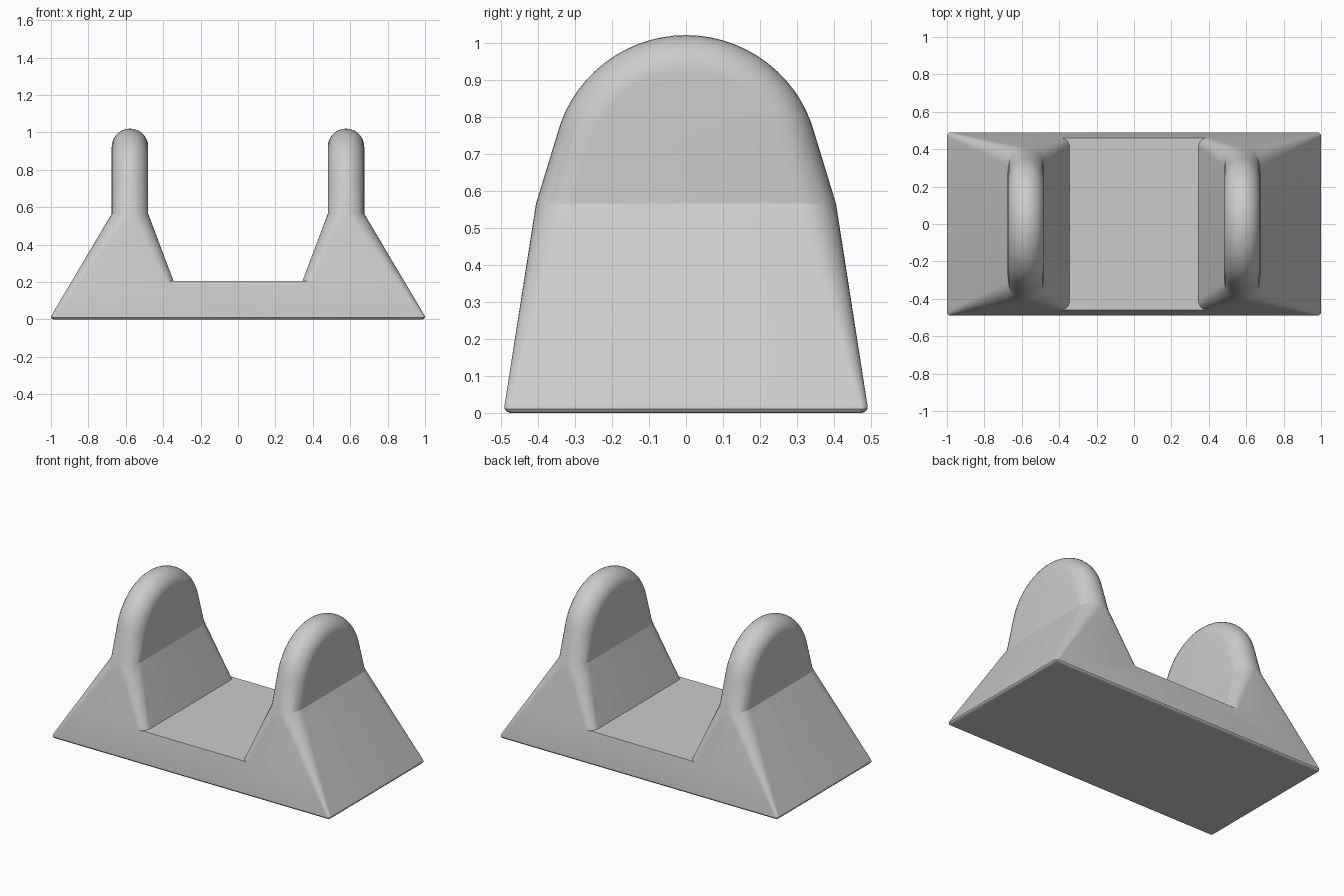
import bpy, bmesh
from math import sin, cos, pi, radians

cube = bpy.data.objects.get("Cube")
if cube:
    bpy.data.objects.remove(cube)

grey = bpy.data.materials.new("light grey")
grey.use_nodes = True
colour = (0.6, 0.6, 0.6, 1)
grey.diffuse_color = colour
grey.node_tree.nodes["Principled BSDF"].inputs["Base Color"].default_value = colour

STEPS = 8            # segments in each rounded corner
THICK_R = 0.0975     # edge radius of the upright
ARCH_R, ARCH_Z = 0.36, 0.66


def ring(bm, z, y, outer, inner, r_out, r_in, tilt=0.0):
    """One cross-section: two rounded corners in front, mirrored behind."""
    half = []
    for i in range(STEPS + 1):
        a = pi / 2 * i / STEPS
        half.append((outer - r_out * (1 - cos(a)), r_out * (1 - sin(a))))
    for i in range(STEPS + 1):
        a = pi / 2 * i / STEPS
        half.append((inner + r_in * (1 - sin(a)), r_in * (1 - cos(a))))
    front = [(x, -(y - d * cos(tilt)), z - d * sin(tilt)) for x, d in half]
    back = [(x, -py, pz) for x, py, pz in reversed(front)]
    return [bm.verts.new(p) for p in front + back]


def blend(a, b, t):
    return [p + (q - p) * t for p, q in zip(a, b)]


# Sections are height, half depth, outer x, inner x, outer radius, inner radius
foot = [0.02, 0.49, 0.998, 0, 0.02, 0]
shoulder = [0.565, 0.405, 0.675, 0.48, THICK_R, THICK_R]
ledge = blend(foot, shoulder, 0.34)
ledge[3], ledge[5] = 0, 0
slope = ledge[:3] + [0.345] + [ledge[4], 0.05]

# Base with a softened bottom edge, then the step up to the sloping support
sections = [
    [0, 0.475, 0.985, 0, 0.01, 0],
    [0.004, 0.485, 0.995, 0, 0.015, 0],
    [0.011, 0.49, 1.0, 0, 0.02, 0],
    foot, ledge,
]
sections += [blend(slope, shoulder, i / 6) for i in range(7)]

bm = bmesh.new()
rings = [ring(bm, *s) for s in sections]

# Rounded arch of the upright
start = radians(14.4)
for i in range(15):
    t = start + (pi / 2 - start) * i / 14
    rings.append(ring(bm, ARCH_Z + ARCH_R * sin(t), ARCH_R * cos(t),
                      0.675, 0.48, THICK_R, THICK_R, t))

# Skin the rings and close the underside
bm.faces.new(rings[0])
for low, high in zip(rings, rings[1:]):
    n = len(low)
    for j in range(n):
        k = (j + 1) % n
        bm.faces.new((low[j], low[k], high[k], high[j]))

# Open the middle so both halves join cleanly
middle = [f for f in bm.faces if all(abs(v.co.x) < 1e-5 for v in f.verts)]
bmesh.ops.delete(bm, geom=middle, context="FACES")
bmesh.ops.remove_doubles(bm, verts=bm.verts, dist=1e-5)
bmesh.ops.dissolve_degenerate(bm, edges=bm.edges, dist=1e-5)
bmesh.ops.recalc_face_normals(bm, faces=bm.faces)

mesh = bpy.data.meshes.new("cradle_stand")
bm.to_mesh(mesh)
bm.free()
mesh.materials.append(grey)
stand = bpy.data.objects.new("cradle_stand", mesh)
bpy.context.collection.objects.link(stand)

mirror = stand.modifiers.new("other_half", "MIRROR")
mirror.merge_threshold = 0.0005

bpy.ops.object.select_all(action="DESELECT")
stand.select_set(True)
bpy.context.view_layer.objects.active = stand
bpy.ops.object.shade_smooth_by_angle(angle=radians(18))
